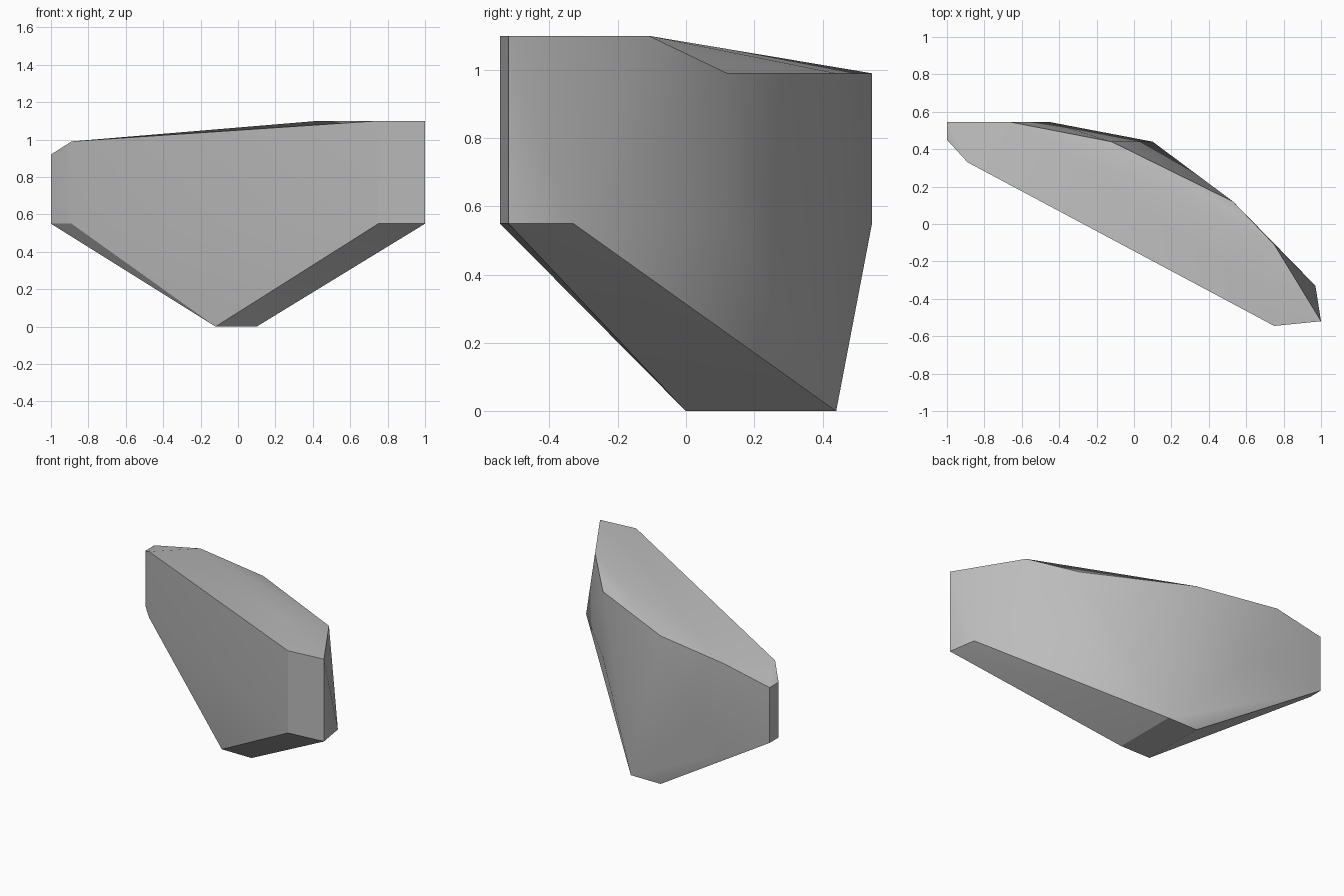
import bpy
import bmesh
import math

cube = bpy.data.objects.get("Cube")
if cube:
    bpy.data.objects.remove(cube, do_unlink=True)

# Stone colour
stone = bpy.data.materials.new("stone_grey")
stone.use_nodes = True
colour = (0.5, 0.5, 0.5, 1)
stone.diffuse_color = colour
stone.node_tree.nodes["Principled BSDF"].inputs["Base Color"].default_value = colour

# Plan outlines of the shard, given by level
levels = {
    0.0: [(-0.12, 0), (0.1, 0), (0.1, 0.44), (-0.12, 0.44)],
    0.55: [(0.75, -0.545), (1, -0.52), (0.97, -0.33), (0.53, 0.12),
           (-0.45, 0.545), (-1, 0.545), (-1, 0.45), (-0.89, 0.33)],
    0.92: [(-1, 0.545), (-1, 0.45)],
    0.99: [(0.53, 0.12), (-0.12, 0.44), (-0.66, 0.545), (-0.89, 0.33)],
    1.1: [(0.75, -0.545), (1, -0.52), (0.75, -0.11), (0.43, -0.17)],
}

# Wrap the outlines in one convex skin
bm = bmesh.new()
for z, outline in levels.items():
    for x, y in outline:
        bm.verts.new((x, y, z))
bmesh.ops.convex_hull(bm, input=list(bm.verts))
loose = [v for v in bm.verts if not v.link_faces]
bmesh.ops.delete(bm, geom=loose, context='VERTS')
bmesh.ops.dissolve_limit(bm, angle_limit=math.radians(1),
                         verts=list(bm.verts), edges=list(bm.edges))
bmesh.ops.recalc_face_normals(bm, faces=list(bm.faces))

mesh = bpy.data.meshes.new("rock_shard")
bm.to_mesh(mesh)
bm.free()
mesh.materials.append(stone)
rock = bpy.data.objects.new("rock_shard", mesh)
bpy.context.collection.objects.link(rock)

# Soft facets with crisp main edges
bpy.ops.object.select_all(action='DESELECT')
rock.select_set(True)
bpy.context.view_layer.objects.active = rock
bpy.ops.object.shade_smooth_by_angle(angle=math.radians(30))
